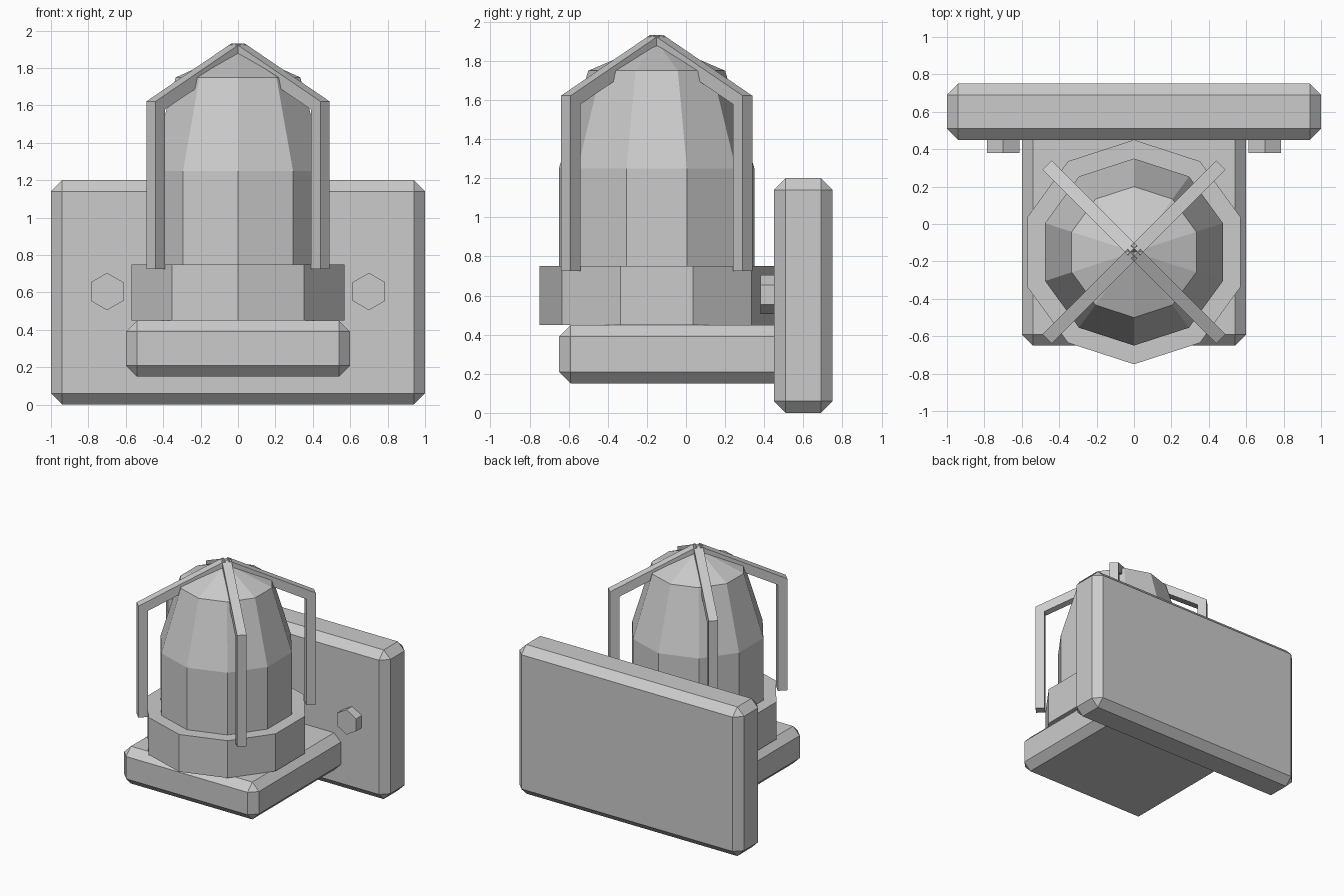
import bpy, bmesh
from math import sin, cos, tan, pi, atan2
from mathutils import Matrix, Vector

if "Cube" in bpy.data.objects:
    bpy.data.objects.remove(bpy.data.objects["Cube"])

CY = -0.15  # y of the lamp axis


def finish(name, bm):
    bmesh.ops.recalc_face_normals(bm, faces=bm.faces)
    me = bpy.data.meshes.new(name)
    bm.to_mesh(me)
    bm.free()
    ob = bpy.data.objects.new(name, me)
    bpy.context.collection.objects.link(ob)
    return ob


def chamfered_box(name, lo, hi, c=0.06):
    lo, hi = Vector(lo), Vector(hi)
    bm = bmesh.new()
    bmesh.ops.create_cube(bm, size=1)
    bmesh.ops.scale(bm, vec=hi - lo, verts=bm.verts)
    bmesh.ops.translate(bm, vec=(lo + hi) / 2, verts=bm.verts)
    bmesh.ops.bevel(bm, geom=bm.edges[:], offset=c, segments=1,
                    affect='EDGES', profile=0.5)
    return finish(name, bm)


def lathe(name, profile, sides, matrix):
    """Stack of (radius, height) rings; radius 0 at the end makes a point."""
    bm = bmesh.new()
    rings = []
    for r, z in profile:
        n = sides if r > 0 else 1
        rings.append([bm.verts.new((r * sin(2 * pi * i / sides),
                                    -r * cos(2 * pi * i / sides), z)) for i in range(n)])
    bm.faces.new(rings[0])
    for a, b in zip(rings, rings[1:]):
        for i in range(sides):
            j = (i + 1) % sides
            bm.faces.new((a[i], a[j], b[0]) if len(b) == 1 else (a[i], a[j], b[j], b[i]))
    if len(rings[-1]) > 1:
        bm.faces.new(rings[-1])
    bmesh.ops.transform(bm, matrix=matrix, verts=bm.verts)
    return finish(name, bm)


def cage_bar(name, angle):
    # square bar: upright, mitred bend, then sloping in to the lamp axis
    h, r, z0, z1, z2 = 0.035, 0.622, 0.725, 1.6, 1.9
    slope = atan2(z2 - z1, r)
    m = h * tan((pi / 2 - slope) / 2)
    ex, ez = h * sin(slope), h * cos(slope)
    pts = [(r + h, z0), (r + h, z1 + m), (ex, z2 + ez),
           (-ex, z2 - ez), (r - h, z1 - m), (r - h, z0)]
    bm = bmesh.new()
    a, b = [[bm.verts.new((x, s * h, z)) for x, z in pts] for s in (-1, 1)]
    for i in range(6):
        j = (i + 1) % 6
        bm.faces.new((a[i], a[j], b[j], b[i]))
    for ring in (a, b):
        bm.faces.new((ring[0], ring[1], ring[4], ring[5]))
        bm.faces.new((ring[1], ring[2], ring[3], ring[4]))
    bmesh.ops.dissolve_limit(bm, angle_limit=0.01, verts=bm.verts, edges=bm.edges)
    bmesh.ops.transform(bm, matrix=Matrix.Translation((0, CY, 0)) @ Matrix.Rotation(angle, 4, 'Z'),
                        verts=bm.verts)
    return finish(name, bm)


# wall plate and shelf
chamfered_box("wall_plate", (-1, 0.45, 0), (1, 0.75, 1.2))
chamfered_box("base_shelf", (-0.6, -0.65, 0.15), (0.6, 0.55, 0.45))

# collar and lamp glass
axis = Matrix.Translation((0, CY, 0))
lathe("lamp_collar", [(0.6, 0.45), (0.6, 0.75)], 10, axis)
lathe("lamp_glass", [(0.5, 0.45), (0.5, 1.25), (0.35, 1.75), (0, 1.9)], 10, axis)

# protective cage
for k in range(4):
    cage_bar(f"cage_bar_{k + 1}", pi / 4 + k * pi / 2)

# hex bolts on the wall plate
for side, x in (("left", -0.7), ("right", 0.7)):
    lathe(f"bolt_{side}", [(0.1, -0.02), (0.1, 0.07)], 6,
          Matrix.Translation((x, 0.45, 0.605)) @ Matrix.Rotation(pi / 2, 4, 'X'))
